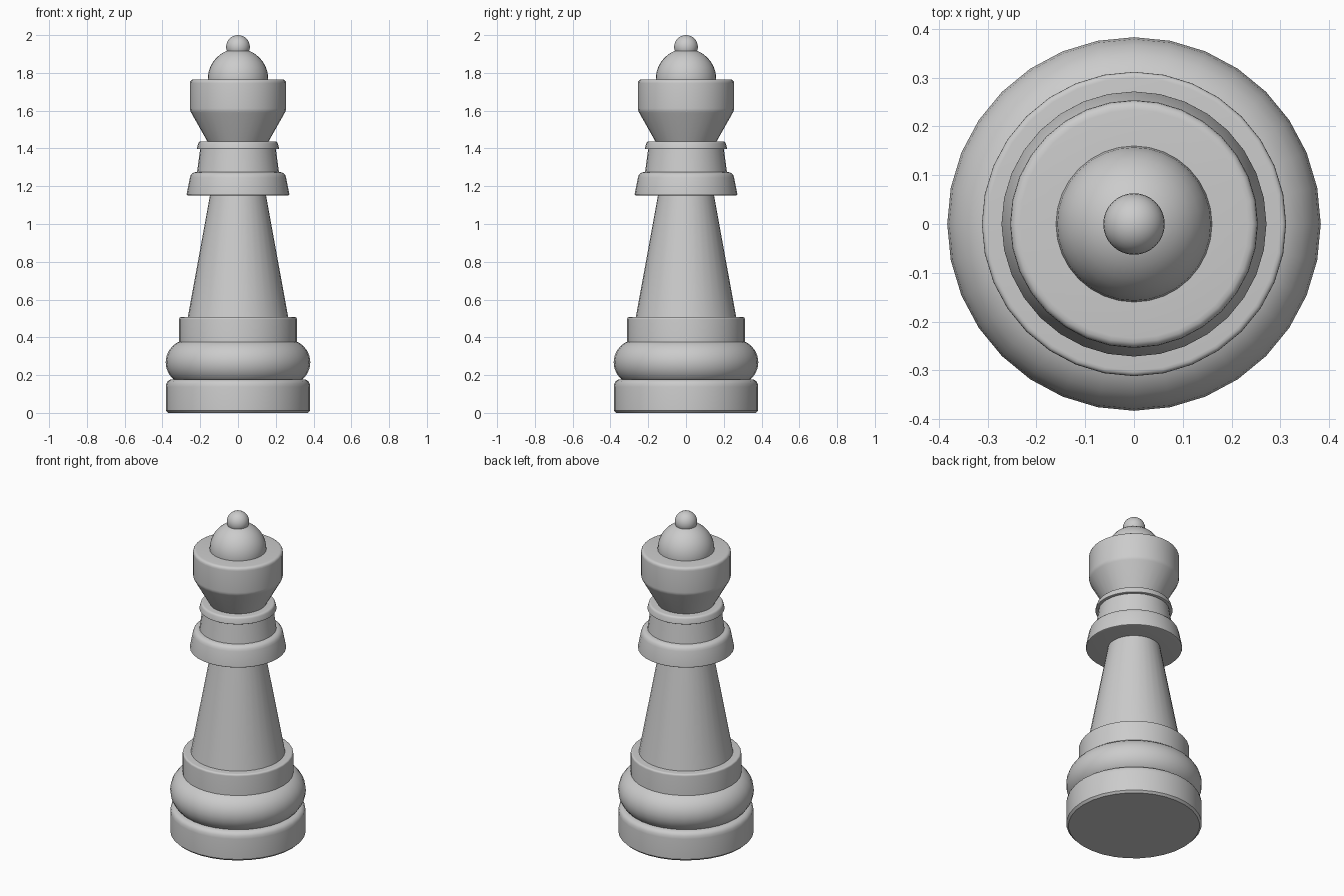
import bpy
import math
from mathutils import Vector

if "Cube" in bpy.data.objects:
    bpy.data.objects.remove(bpy.data.objects["Cube"])

SIDES = 32


def rounded(corners):
    """Profile of (radius, z, fillet) corners; fillets become short arcs."""
    pts = []
    for i, (r, z, f) in enumerate(corners):
        p = Vector((r, z))
        if f == 0:
            pts.append(p)
            continue
        a = p + (Vector(corners[i - 1][:2]) - p).normalized() * f
        b = p + (Vector(corners[i + 1][:2]) - p).normalized() * f
        for k in range(5):
            t = k / 4
            pts.append(a * (1 - t) ** 2 + p * 2 * t * (1 - t) + b * t ** 2)
    return pts


def smooth(ob, name):
    ob.name = name
    bpy.ops.object.select_all(action='DESELECT')
    ob.select_set(True)
    bpy.context.view_layer.objects.active = ob
    bpy.ops.object.shade_smooth_by_angle(angle=math.radians(32))


def lathe(name, corners):
    """Closed solid turned around z; both ends are capped."""
    prof = rounded(corners)
    verts, faces = [], []
    for p in prof:
        for s in range(SIDES):
            a = 2 * math.pi * s / SIDES
            verts.append((p.x * math.cos(a), p.x * math.sin(a), p.y))
    for i in range(len(prof) - 1):
        for s in range(SIDES):
            n = (s + 1) % SIDES
            faces.append((i * SIDES + s, i * SIDES + n,
                          (i + 1) * SIDES + n, (i + 1) * SIDES + s))
    faces.append(tuple(reversed(range(SIDES))))
    faces.append(tuple(range(len(verts) - SIDES, len(verts))))
    me = bpy.data.meshes.new(name)
    me.from_pydata(verts, [], faces)
    ob = bpy.data.objects.new(name, me)
    bpy.context.collection.objects.link(ob)
    smooth(ob, name)


def ball(name, radius, z):
    bpy.ops.mesh.primitive_uv_sphere_add(segments=SIDES, ring_count=16,
                                         radius=radius, location=(0, 0, z))
    smooth(bpy.context.object, name)


# Foot: disc, bulging ring and upper step
lathe("base_disc", [(0.37, 0, 0), (0.382, 0.012, 0), (0.382, 0.178, 0.04), (0.25, 0.178, 0)])
bpy.ops.mesh.primitive_torus_add(major_segments=SIDES, minor_segments=24,
                                 major_radius=0.263, minor_radius=0.12,
                                 location=(0, 0, 0.268))
smooth(bpy.context.object, "base_ring")
lathe("base_step", [(0.312, 0.3, 0), (0.312, 0.507, 0.012), (0.1, 0.507, 0)])

# Tapered shaft
lathe("shaft", [(0.267, 0.5, 0), (0.145, 1.17, 0)])

# Collars and neck
lathe("lower_collar", [(0.1, 1.152, 0), (0.273, 1.152, 0.008),
                       (0.249, 1.275, 0.03), (0.1, 1.275, 0)])
lathe("neck", [(0.218, 1.265, 0), (0.2, 1.4, 0)])
lathe("upper_collar", [(0.1, 1.396, 0), (0.219, 1.396, 0.006),
                       (0.208, 1.437, 0.012), (0.1, 1.437, 0)])

# Crown cup, dome and finial
lathe("crown_cup", [(0.158, 1.43, 0), (0.254, 1.6, 0.012),
                    (0.254, 1.765, 0.02), (0.1, 1.765, 0)])
ball("crown_dome", 0.16, 1.768)
ball("finial", 0.063, 1.937)
